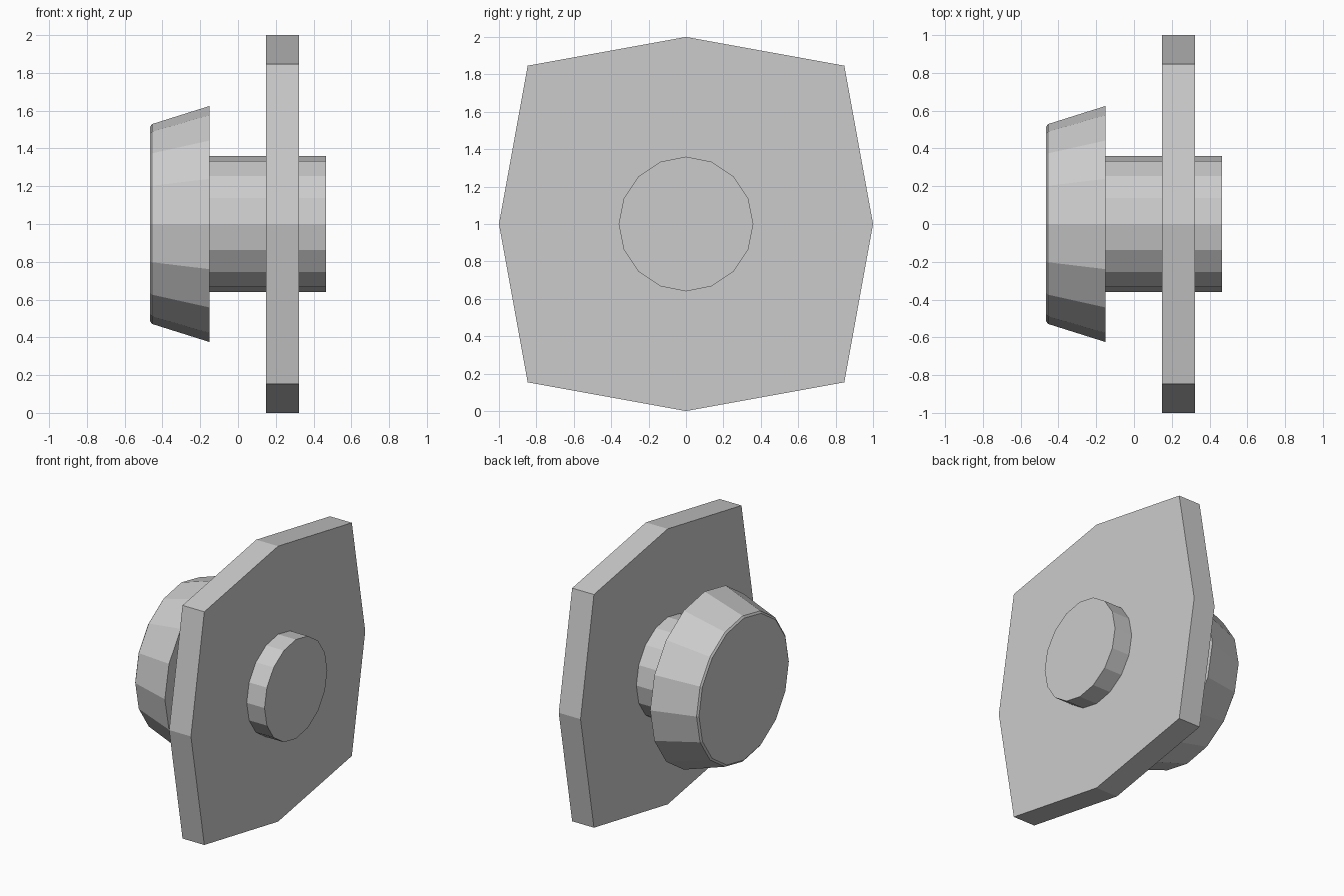
import bpy, bmesh
from math import sin, cos, pi

if "Cube" in bpy.data.objects:
    bpy.data.objects.remove(bpy.data.objects["Cube"])


def loft(name, rings):
    """Join matching rings of points with quads and cap both ends."""
    bm = bmesh.new()
    loops = [[bm.verts.new(p) for p in ring] for ring in rings]
    n = len(loops[0])
    for a, b in zip(loops, loops[1:]):
        for i in range(n):
            j = (i + 1) % n
            bm.faces.new((a[i], a[j], b[j], b[i]))
    bm.faces.new(loops[0])
    bm.faces.new(loops[-1])
    bmesh.ops.recalc_face_normals(bm, faces=bm.faces)
    mesh = bpy.data.meshes.new(name)
    bm.to_mesh(mesh)
    bm.free()
    obj = bpy.data.objects.new(name, mesh)
    bpy.context.collection.objects.link(obj)
    return obj


def ring(x, radii, sides):
    """Ring around the x axis at height 1; radii repeat around the ring."""
    pts = []
    for i in range(sides):
        a, r = 2 * pi * i / sides, radii[i % len(radii)]
        pts.append((x, r * sin(a), 1 + r * cos(a)))
    return pts


# Tapered head with a tiny bevel at its outer end
loft("tapered_head", [ring(x, [r], 16) for x, r in
                      ((-0.465, 0.515), (-0.455, 0.529), (-0.15, 0.625))])

# Round shaft running from the head through the plate
loft("shaft", [ring(x, [0.36], 16) for x in (-0.15, 0.465)])

# Eight-cornered plate: side midpoints and corners alternate in radius
loft("plate", [ring(x, [1.0, 1.197], 8) for x in (0.147, 0.322)])
